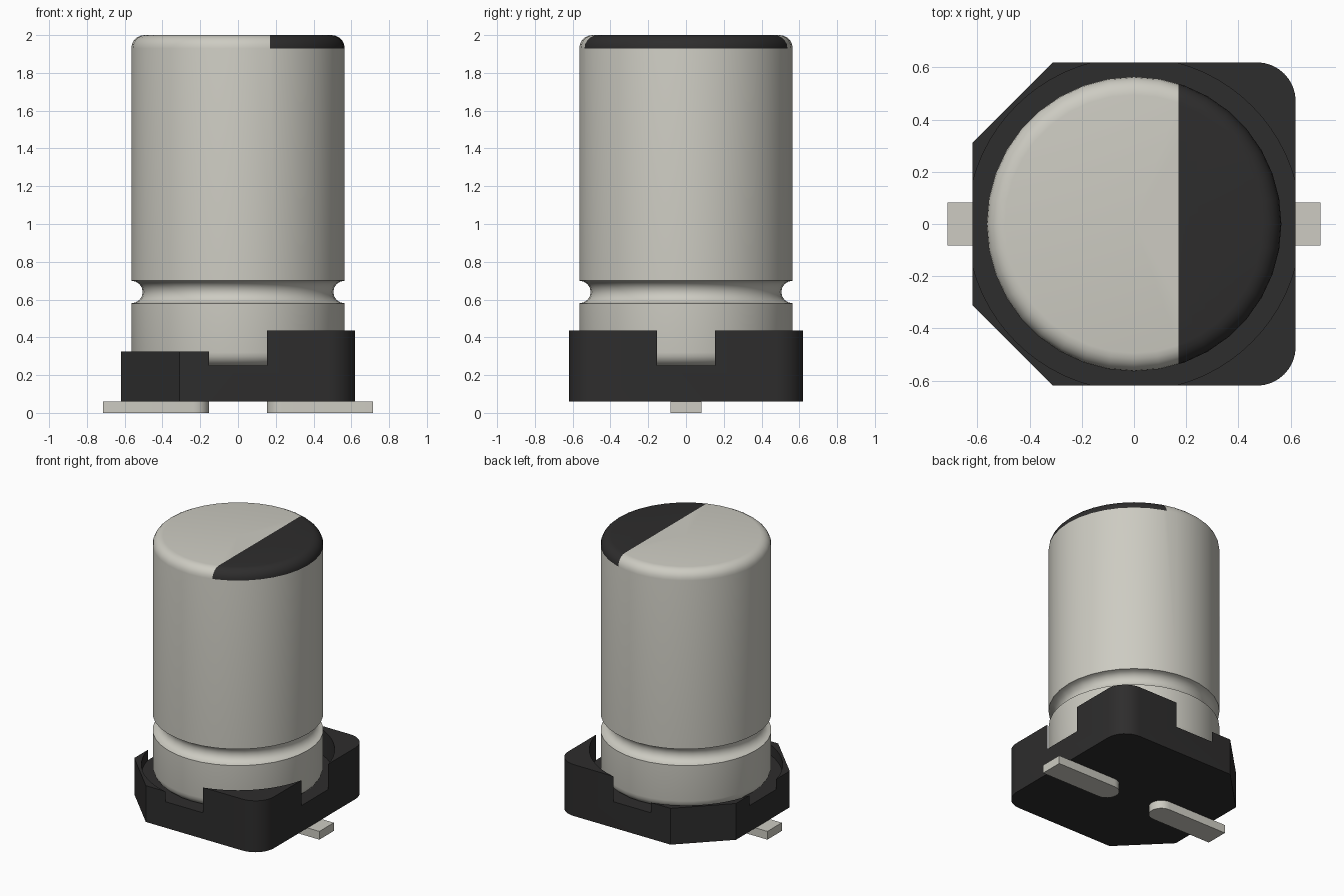
import bpy, bmesh, math
from mathutils import Vector

if "Cube" in bpy.data.objects:
    bpy.data.objects.remove(bpy.data.objects["Cube"], do_unlink=True)


def material(name, rgb):
    m = bpy.data.materials.new(name)
    m.use_nodes = True
    m.diffuse_color = (*rgb, 1)
    m.node_tree.nodes["Principled BSDF"].inputs["Base Color"].default_value = (*rgb, 1)
    return m


METAL = material("aluminium grey", (0.61, 0.60, 0.54))
BLACK = material("black plastic", (0.027, 0.026, 0.026))


def finish(name, bm, mats, angle=30):
    bmesh.ops.recalc_face_normals(bm, faces=bm.faces)
    me = bpy.data.meshes.new(name)
    bm.to_mesh(me)
    bm.free()
    ob = bpy.data.objects.new(name, me)
    bpy.context.collection.objects.link(ob)
    for m in mats:
        me.materials.append(m)
    smooth(ob, angle)
    return ob


def smooth(ob, angle):
    bpy.ops.object.select_all(action='DESELECT')
    ob.select_set(True)
    bpy.context.view_layer.objects.active = ob
    bpy.ops.object.shade_smooth_by_angle(angle=math.radians(angle))


def arc(cx, cy, r, a0, a1, n):
    """Points on an arc, angles in degrees."""
    angles = [math.radians(a0 + (a1 - a0) * i / n) for i in range(n + 1)]
    return [(cx + r * math.cos(a), cy + r * math.sin(a)) for a in angles]


def prism(points, z0, z1):
    bm = bmesh.new()
    face = bm.faces.new([bm.verts.new((x, y, z0)) for x, y in points])
    top = bmesh.ops.extrude_face_region(bm, geom=[face])["geom"]
    verts = [v for v in top if isinstance(v, bmesh.types.BMVert)]
    bmesh.ops.translate(bm, verts=verts, vec=(0, 0, z1 - z0))
    return bm


# Can: a turned profile with rounded ends and a crimped groove
R, SIDES = 0.565, 36
BOTTOM, TOP, FILLET = 0.25, 2.0, 0.07
profile = [(0, BOTTOM)]
profile += arc(R - FILLET, BOTTOM + FILLET, FILLET, -90, 0, 5)
profile += arc(R, 0.64, 0.06, 270, 90, 8)
profile += arc(R - FILLET, TOP - FILLET, FILLET, 0, 90, 5)
profile += [(0, TOP)]

bm = bmesh.new()
verts = [bm.verts.new((r, 0, z)) for r, z in profile]
edges = [bm.edges.new(pair) for pair in zip(verts, verts[1:])]
bmesh.ops.spin(bm, geom=verts + edges, cent=(0, 0, 0), axis=(0, 0, 1),
               angle=math.tau, steps=SIDES, use_merge=True)
bmesh.ops.remove_doubles(bm, verts=bm.verts, dist=1e-4)

# Polarity mark: the capped top is cut along a straight line and coloured
MARK_X, MARK_Z = 0.17, TOP - FILLET
cap = [f for f in bm.faces if f.calc_center_median().z > MARK_Z]
geom = set(cap)
for f in cap:
    geom.update(f.verts)
    geom.update(f.edges)
bmesh.ops.bisect_plane(bm, geom=list(geom), plane_co=(MARK_X, 0, 0), plane_no=(1, 0, 0))
for f in bm.faces:
    c = f.calc_center_median()
    f.material_index = int(c.x > MARK_X and c.z > MARK_Z)
finish("can", bm, [METAL, BLACK], 40)

# Base: two chamfered corners and two rounded ones
H, C, CR = 0.62, 0.31, 0.15
outline = [(-H, C), (-H, -C), (-C, -H)]
outline += arc(H - CR, -H + CR, CR, -90, 0, 8)
outline += arc(H - CR, H - CR, CR, 0, 90, 8)
outline += [(-C, H)]
base = finish("base", prism(outline, 0.06, 0.435), [BLACK])

# Round pocket opens the four sides; a box lowers the chamfered corners
pocket = finish("pocket_cutter", prism(arc(0, 0, 0.639, 0, 355, 71), BOTTOM, 0.6), [BLACK])
step = finish("step_cutter", prism([(-1, -1), (0, -1), (0, 1), (-1, 1)], 0.325, 0.7), [BLACK])
for cutter in (pocket, step):
    cutter.hide_render = True
    mod = base.modifiers.new("cut", 'BOOLEAN')
    mod.operation = 'DIFFERENCE'
    mod.solver = 'EXACT'
    mod.object = cutter
    bpy.ops.object.select_all(action='DESELECT')
    base.select_set(True)
    bpy.context.view_layer.objects.active = base
    bpy.ops.object.modifier_apply(modifier=mod.name)
    bpy.data.objects.remove(cutter, do_unlink=True)
smooth(base, 30)

# Leads: flat strips with a rounded inner end
W = 0.083
for name, s in (("left_lead", 1), ("right_lead", -1)):
    shape = [(0.715, -W), (0.715, W)] + arc(0.153 + W, 0, W, 90, 270, 12)
    finish(name, prism([(s * x, y) for x, y in shape], 0, 0.06), [METAL])
